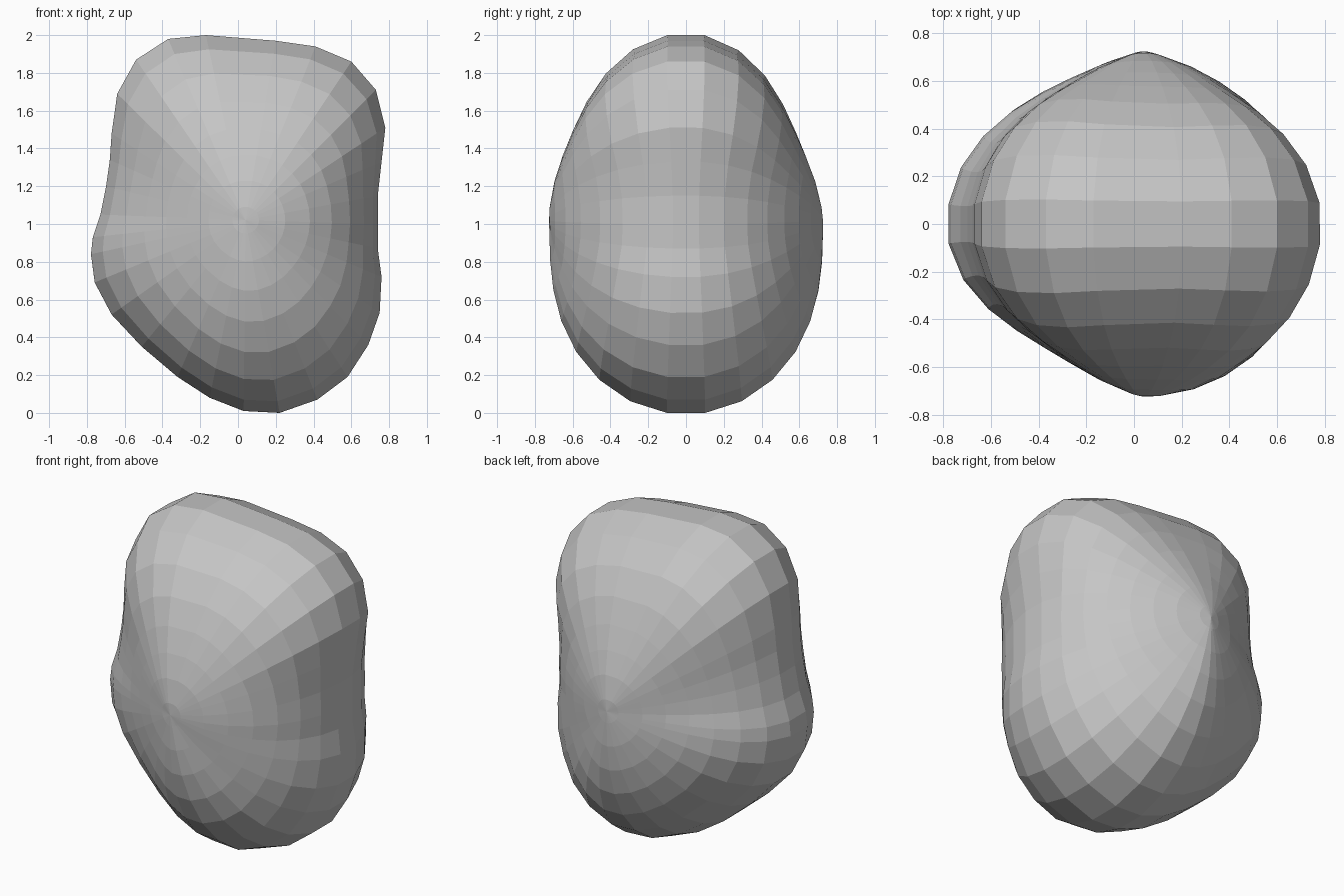
import bpy, bmesh
from math import sin, cos, radians, hypot

default_cube = bpy.data.objects.get("Cube")
if default_cube:
    bpy.data.objects.remove(default_cube, do_unlink=True)

# Plain stone colour
stone = bpy.data.materials.new("stone grey")
stone.use_nodes = True
colour = (0.56, 0.56, 0.56, 1)
stone.diffuse_color = colour
for node in stone.node_tree.nodes:
    if node.type == 'BSDF_PRINCIPLED':
        node.inputs["Base Color"].default_value = colour
        node.inputs["Roughness"].default_value = 0.9

# Widest outline of the boulder (x, z), running from the top round the -x side
OUTLINE = [(-.17, 2), (-.37, 1.98), (-.54, 1.87), (-.64, 1.69), (-.67, 1.48),
           (-.68, 1.34), (-.7, 1.2), (-.73, 1.05), (-.77, .93), (-.78, .84),
           (-.76, .69), (-.67, .52), (-.51, .35), (-.32, .19), (-.15, .08),
           (.03, .01), (.22, 0), (.42, .07), (.58, .19), (.69, .36),
           (.75, .53), (.76, .72), (.74, .87), (.74, 1), (.74, 1.15),
           (.76, 1.33), (.78, 1.51), (.73, 1.71), (.6, 1.86), (.41, 1.94),
           (.2, 1.97)]
CX, CZ = 0.04, 1.02
POLE = 0.725
RINGS = 16
STEP = 180 / RINGS
EDGE = cos(radians(STEP / 2))

# Per side: how fast the bulge fades towards the pole, and depth of the hollow
FRONT = {"right": (3.5, 0), "left": (5, .07), "top": (3.8, 0), "bottom": (1.7, .015)}
BACK = {"right": (5, .05), "left": (2.5, .065), "top": (4.2, .015), "bottom": (1.9, 0)}


def radius(c, s, outline_radius, latitude):
    """Distance from the centre in one direction."""
    sides = BACK if latitude > 0 else FRONT
    fade_x, hollow_x = sides["right" if c > 0 else "left"]
    fade_z, hollow_z = sides["top" if s > 0 else "bottom"]
    fade = fade_x * c * c + fade_z * s * s
    hollow = hollow_x * c * c + hollow_z * s * s
    bulge = (outline_radius / EDGE - POLE) * (cos(latitude) / EDGE) ** fade
    return POLE + bulge - hollow * 2.6 * sin(latitude) ** 2 * cos(latitude)


def ring_points(latitude):
    """One ring of the boulder, pushed in and out from the centre."""
    for x, z in OUTLINE:
        length = hypot(x - CX, z - CZ)
        c, s = (x - CX) / length, (z - CZ) / length
        r = radius(c, s, length, latitude)
        flat = r * cos(latitude)
        yield CX + c * flat, r * sin(latitude), CZ + s * flat


# Boulder: rings from the front pole to the back pole
bm = bmesh.new()
rings = [[bm.verts.new(p) for p in ring_points(radians(STEP * (i + 0.5) - 90))]
         for i in range(RINGS)]
count = len(OUTLINE)
for a, b in zip(rings, rings[1:]):
    for i in range(count):
        j = (i + 1) % count
        bm.faces.new((a[i], a[j], b[j], b[i]))

# Fans closing the two poles
for ring, y in ((rings[0], -POLE), (rings[-1], POLE)):
    pole = bm.verts.new((CX, y, CZ))
    for i in range(count):
        bm.faces.new((pole, ring[i], ring[(i + 1) % count]))

bmesh.ops.recalc_face_normals(bm, faces=bm.faces)
mesh = bpy.data.meshes.new("boulder")
bm.to_mesh(mesh)
bm.free()
mesh.materials.append(stone)
boulder = bpy.data.objects.new("boulder", mesh)
bpy.context.collection.objects.link(boulder)
